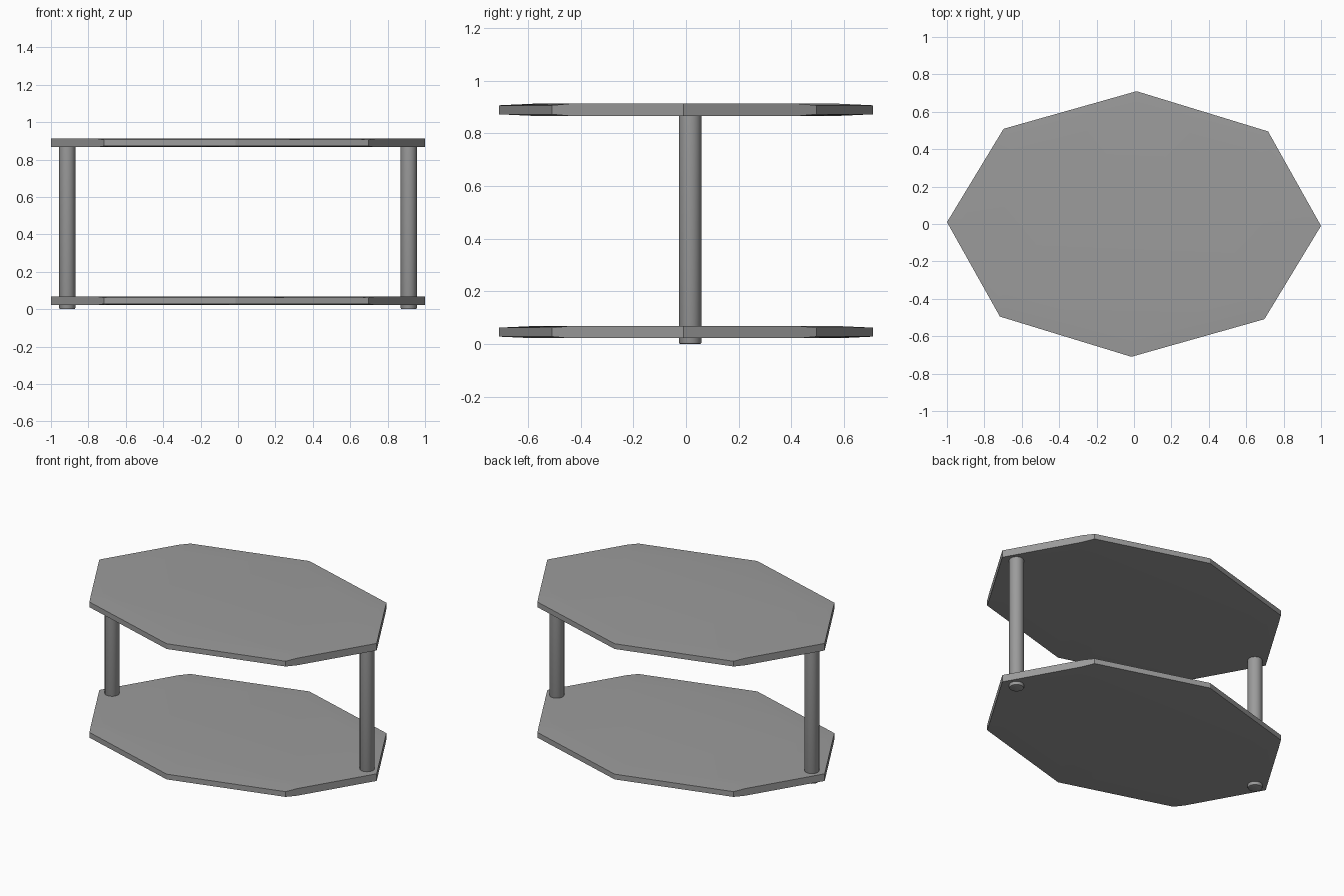
import bpy, bmesh, math
from mathutils import Vector

cube = bpy.data.objects.get("Cube")
if cube:
    bpy.data.objects.remove(cube, do_unlink=True)

grey = bpy.data.materials.new("plain_grey")
grey.use_nodes = True
COLOUR = (0.33, 0.33, 0.33, 1)
grey.diffuse_color = COLOUR
grey.node_tree.nodes["Principled BSDF"].inputs["Base Color"].default_value = COLOUR


def finish(name, bm, angle):
    bmesh.ops.recalc_face_normals(bm, faces=bm.faces)
    mesh = bpy.data.meshes.new(name)
    bm.to_mesh(mesh)
    bm.free()
    mesh.materials.append(grey)
    obj = bpy.data.objects.new(name, mesh)
    bpy.context.collection.objects.link(obj)
    bpy.ops.object.select_all(action="DESELECT")
    obj.select_set(True)
    bpy.context.view_layer.objects.active = obj
    bpy.ops.object.shade_smooth_by_angle(angle=math.radians(angle))
    return obj


def rim_points():
    """Stretched octagon; the rim thins at every corner but the two end tips."""
    corners = [Vector((math.cos(a), 0.71 * math.sin(a)))
               for a in (math.radians(45 * k - 0.8) for k in range(8))]
    points = []
    for k, corner in enumerate(corners):
        tip = k % 4 == 0
        following = corners[(k + 1) % 8]
        points.append((corner, 0 if tip else 0.006))
        if tip:
            points.append((corner.lerp(following, 0.87), 0))
        elif (k + 1) % 4 == 0:
            points.append((corner.lerp(following, 0.13), 0))
    return points


def shelf(name, low, high):
    bm = bmesh.new()
    points = rim_points()

    def ring(z, sx=1, sy=1, drop=0):
        return [bm.verts.new((p.x * sx, p.y * sy, z + drop * d)) for p, d in points]

    # Flat underside, thin rim and softly crowned top
    rings = [ring(low, 0.93, 0.82), ring(low, drop=1),
             ring(high, drop=-1), ring(high, 0.93, 0.82)]
    for a, b in zip(rings, rings[1:]):
        for i in range(len(points)):
            j = (i + 1) % len(points)
            bm.faces.new((a[i], a[j], b[j], b[i]))
    bm.faces.new(rings[0])
    bm.faces.new(rings[-1])
    finish(name, bm, 25)


def post(name, x):
    bm = bmesh.new()
    bmesh.ops.create_cone(bm, cap_ends=True, segments=32, radius1=0.043,
                          radius2=0.043, depth=0.88)
    bmesh.ops.translate(bm, verts=bm.verts, vec=(x, 0.016, 0.44))
    # Rounded foot below the lower shelf
    foot = [e for e in bm.edges if all(v.co.z < 0.01 for v in e.verts)]
    bmesh.ops.bevel(bm, geom=foot, offset=0.006, segments=2, profile=0.5,
                    affect="EDGES")
    finish(name, bm, 40)


shelf("lower_shelf", 0.022, 0.068)
shelf("upper_shelf", 0.866, 0.912)
for side, sign in (("left", 1), ("right", -1)):
    post(side + "_post", sign * 0.913)
